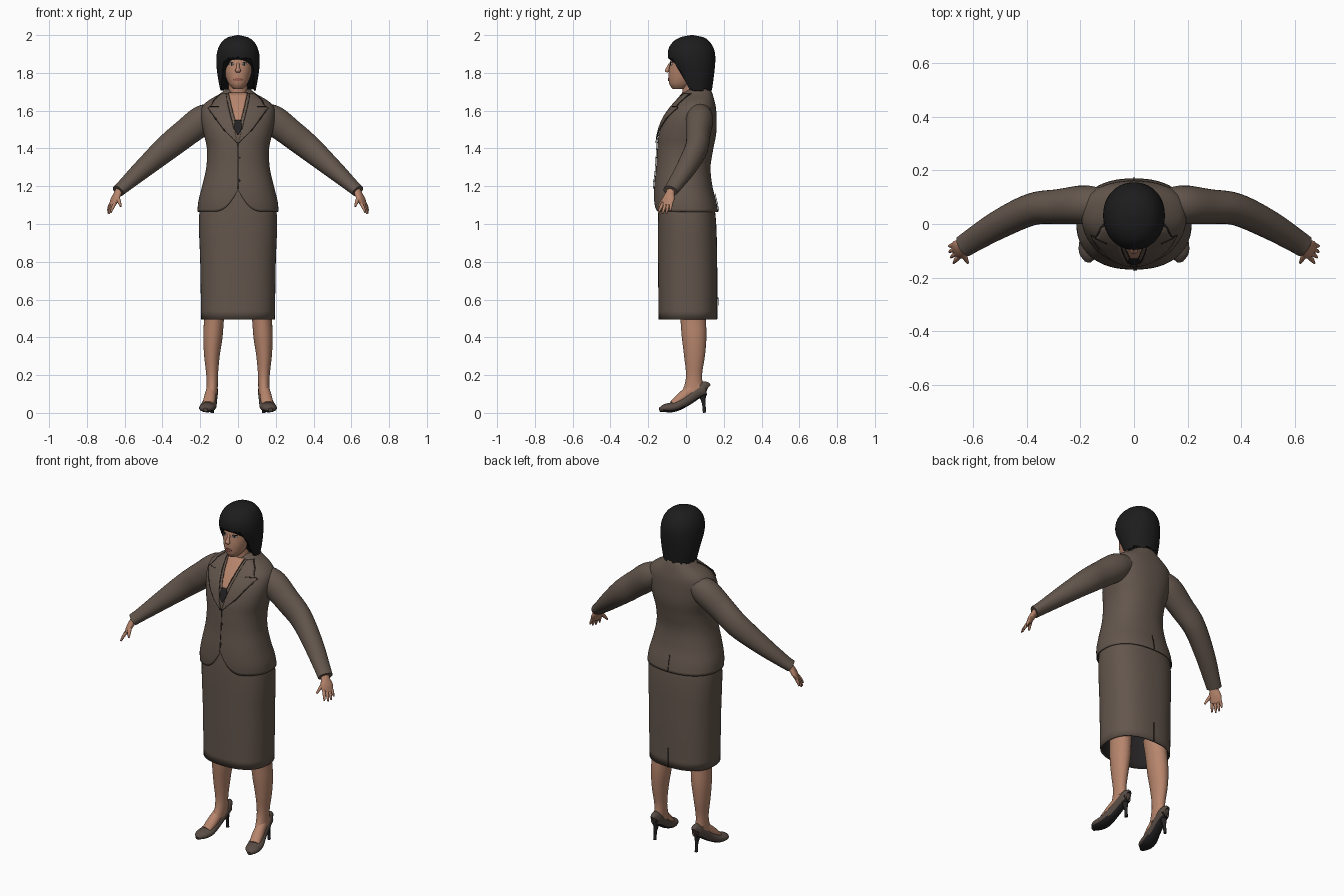
import bpy, bmesh, math, random
from mathutils import Vector

cube = bpy.data.objects.get("Cube")
if cube:
    bpy.data.objects.remove(cube, do_unlink=True)
rng = random.Random(4)
parts = []


def material(name, rgb):
    m = bpy.data.materials.new(name)
    m.use_nodes = True
    m.diffuse_color = (*rgb, 1)
    bsdf = next(n for n in m.node_tree.nodes if n.type == 'BSDF_PRINCIPLED')
    bsdf.inputs["Base Color"].default_value = (*rgb, 1)
    bsdf.inputs["Roughness"].default_value = 0.8
    return m


suit = material("suit brown", (0.125, 0.093, 0.073))
blouse_mat = material("blouse brown", (0.14, 0.1, 0.075))
seam = material("seam dark brown", (0.03, 0.022, 0.018))
skin = material("skin", (0.47, 0.235, 0.15))
lip = material("lip", (0.33, 0.11, 0.08))
black = material("hair black", (0.012, 0.012, 0.013))
lining = material("lining black", (0.018, 0.016, 0.016))
shoe_mat = material("shoe brown", (0.1, 0.073, 0.06))
white = material("eye white", (0.5, 0.45, 0.42))


def sample(keys, t):
    """Smooth interpolation of rows whose first value is the parameter."""
    last = len(keys) - 1
    i = max(0, min(last - 1, sum(k[0] <= t for k in keys) - 1))

    def slope(j):
        p, q = keys[max(j - 1, 0)], keys[min(j + 1, last)]
        return [(b - a) / (q[0] - p[0]) for a, b in zip(p, q)]
    a, b = keys[i], keys[i + 1]
    h = b[0] - a[0]
    u = (t - a[0]) / h
    s = u * u * (3 - 2 * u)
    return [p + (q - p) * s + h * u * (1 - u) * ((1 - u) * m - u * n)
            for p, q, m, n in zip(a, b, slope(i), slope(i + 1))][1:]


def finish(name, rings, mats, closed=True, caps=True, mirror=False, thick=0, offset=-1, under=None):
    """Skin a grid of points and add mirror and thickness."""
    bm = bmesh.new()
    grid = [[bm.verts.new(p) for p in r] for r in rings]
    n = len(grid[0])
    for low, high in zip(grid, grid[1:]):
        for i in range(n if closed else n - 1):
            k = (i + 1) % n
            bm.faces.new((low[i], low[k], high[k], high[i]))
    if closed and caps:
        bm.faces.new(grid[0][::-1])
        bm.faces.new(grid[-1])
    bm.normal_update()
    for f in bm.faces:
        if under is not None and f.normal.z < under:
            f.material_index = 1
    mesh = bpy.data.meshes.new(name)
    bm.to_mesh(mesh)
    bm.free()
    for m in mats:
        mesh.materials.append(m)
    ob = bpy.data.objects.new(name, mesh)
    bpy.context.collection.objects.link(ob)
    if mirror:
        ob.modifiers.new("mirror", 'MIRROR')
    if thick:
        mod = ob.modifiers.new("thickness", 'SOLIDIFY')
        mod.thickness, mod.offset = thick, offset
        mod.material_offset = len(mats) - 1
    parts.append(ob)
    return ob


def loft(name, keys, mats, power=2.0, rows=32, cols=64, hem=None, **kw):
    """Stack of rounded rings; keys are (z, centre x, half width, front y, back y)."""
    top = keys[-1][0]
    bottoms = []
    for i in range(cols):
        front = abs((math.degrees(math.tau * i / cols) + 90 + 180) % 360 - 180)
        bottoms.append(hem(front) if hem else keys[0][0])
    rings = []
    for j in range(rows + 1):
        ring = []
        for i, low in enumerate(bottoms):
            z = low + (top - low) * j / rows
            cx, rx, yf, yb = sample(keys, z)
            c, s = math.cos(math.tau * i / cols), math.sin(math.tau * i / cols)
            c, s = (math.copysign(abs(v) ** (2 / power), v) for v in (c, s))
            ring.append((cx + rx * c, (yf + yb) / 2 + (yb - yf) / 2 * s, z))
        rings.append(ring)
    return finish(name, rings, mats, **kw)


def tube(name, points, mats, steps=6, sides=20, **kw):
    """Tapered limb; points are (x, y, z, side radius, upright radius)."""
    keys = [(i, *p) for i, p in enumerate(points)]
    rings = []
    for j in range((len(keys) - 1) * steps + 1):
        t = j / steps
        x, y, z, ra, rb = sample(keys, t)
        way = Vector(sample(keys, t + .01)[:3]) - Vector(sample(keys, t - .01)[:3])
        q = way.to_track_quat('Z', 'Y')
        rings.append([Vector((x, y, z)) + q @ Vector((ra * math.cos(a), rb * math.sin(a), 0))
                      for a in (math.tau * i / sides for i in range(sides))])
    return finish(name, rings, mats, **kw)


def plate(name, body, rows, mat, off=0.004, mirror=False, back=False):
    """Thin panel laid on a lofted body; rows are (z, first x, second x)."""
    keys, power = body
    grid = []
    for a, b in zip(rows, rows[1:]):
        for k in range(6):
            z, x0, x1 = (p + (q - p) * k / 5 for p, q in zip(a, b))
            cx, rx, yf, yb = sample(keys, z)
            line = []
            for i in range(9):
                x = x0 + (x1 - x0) * i / 8
                u = min(1, abs(x - cx) / rx)
                d = (yb - yf) / 2 * (1 - u ** power) ** (1 / power) + off
                line.append((x, (yf + yb) / 2 + (d if back else -d), z))
            grid.append(line)
    return finish(name, grid, [mat], closed=False, mirror=mirror, thick=0.003, offset=0)


# Jacket with rounded cutaway hem
jacket = [(1.065, 0, .215, -.165, .17), (1.12, 0, .21, -.17, .16), (1.2, 0, .19, -.168, .14),
          (1.3, 0, .168, -.158, .13), (1.4, 0, .165, -.152, .145), (1.48, 0, .182, -.143, .16),
          (1.56, 0, .195, -.115, .162), (1.62, 0, .19, -.075, .158), (1.655, 0, .155, -.045, .15),
          (1.69, 0, .095, -.015, .14), (1.715, 0, .065, .005, .13)]


def jacket_hem(front):
    x = .213 * math.sin(math.radians(min(front, 90)))
    return 1.065 + .115 * max(0, 1 - x / .13) ** 3


loft("jacket", jacket, [suit, lining], 2.3, 44, 72, jacket_hem, caps=False, thick=.006)
torso = (jacket, 2.3)

# Skirt with dark lining and back vent
skirt = [(.495, 0, .195, -.145, .165), (.8, 0, .2, -.148, .165), (1.06, 0, .205, -.147, .155),
         (1.22, 0, .17, -.135, .12)]
loft("skirt", skirt, [suit, lining], 2.4, 16, caps=False, thick=.008)
plate("skirt_vent", (skirt, 2.4), [(.496, -.002, .002), (.61, -.002, .002)], seam, back=True)
plate("jacket_vent", torso, [(1.067, -.002, .002), (1.16, -.002, .002)], seam, back=True)

# Blouse, neckline and camisole
plate("blouse", torso, [(1.43, -.002, .002), (1.5, -.03, .03), (1.69, -.068, .068)], blouse_mat, .003)
plate("chest", torso, [(1.545, -.012, .012), (1.6, -.028, .028), (1.695, -.05, .05)], skin, .007)
plate("camisole", torso, [(1.475, -.005, .005), (1.51, -.023, .023), (1.55, -.017, .017)], lining, .008)
plate("blouse_edge", torso, [(1.545, .012, .015), (1.6, .028, .031), (1.69, .049, .052)], seam, .008, True)

# Lapels with seam outlines
lapel = [(1.43, .001, .004), (1.5, .022, .075), (1.56, .036, .12), (1.615, .05, .158),
         (1.625, .052, .14), (1.66, .06, .122), (1.69, .065, .088)]
plate("lapels", torso, lapel, suit, .01, True)
plate("lapel_outer_seams", torso, [(z, b, b + .004) for z, a, b in lapel], seam, .009, True)
plate("lapel_inner_seams", torso, [(z, a - .003, a) for z, a, b in lapel[1:]], seam, .01, True)
plate("lapel_notches", torso, [(1.621, .1, .15), (1.625, .1, .15)], seam, .013, True)
plate("front_closure", torso, [(1.185, -.0015, .0015), (1.43, -.0015, .0015)], seam)
for z in (1.23, 1.35):
    plate("button", torso, [(z - .007, .003, .007), (z, -.001, .012), (z + .007, .003, .007)], seam, .006)

# Sleeves
tube("sleeves", [(.12, .075, 1.585, .06, .06), (.188, .072, 1.55, .072, .078),
                 (.28, .065, 1.48, .065, .074), (.38, .055, 1.4, .06, .068),
                 (.5, 0, 1.295, .054, .052), (.6, -.06, 1.205, .045, .036),
                 (.635, -.083, 1.175, .042, .032)], [suit], sides=28, mirror=True)

# Hands
tube("palms", [(.62, -.072, 1.195, .024, .019), (.635, -.084, 1.165, .025, .018),
               (.652, -.094, 1.13, .036, .016), (.666, -.102, 1.098, .031, .01)], [skin], mirror=True)
for i, label in enumerate(("index", "middle", "ring", "little")):
    s = (i - 1.5) * .017
    reach = (.9, 1.05, 1, .75)[i]
    x, y = .662 + .4 * s, -.1 + .85 * s
    tube(label + "_fingers", [(x, y, 1.11, .009, .009),
                              (x + .014 * reach, y - .008 + .2 * s, 1.11 - .028 * reach, .008, .008),
                              (x + .023 * reach, y - .014 + .4 * s, 1.11 - .054 * reach, .004, .004)],
         [skin], sides=10, mirror=True)
tube("thumbs", [(.642, -.098, 1.15, .012, .011), (.63, -.125, 1.12, .01, .01),
                (.62, -.145, 1.093, .005, .005)], [skin], sides=10, mirror=True)

# Legs and feet
loft("legs", [(.1, .14, .03, -.03, .095), (.14, .137, .03, -.01, .09), (.2, .137, .031, 0, .085),
              (.3, .138, .041, -.01, .1), (.4, .133, .051, -.022, .108), (.5, .127, .053, -.03, .105),
              (.6, .122, .06, -.04, .1)], [skin], 2, 24, 28, mirror=True)
tube("feet", [(.138, .07, .14, .026, .04), (.143, .02, .11, .028, .035),
              (.15, -.03, .075, .032, .028), (.158, -.07, .045, .03, .02)], [skin], mirror=True)

# High-heeled shoes with dark soles
tube("shoes", [(.135, .113, .125, .01, .02), (.135, .1, .13, .026, .038), (.138, .06, .108, .032, .033),
               (.147, 0, .065, .036, .03), (.158, -.06, .033, .044, .027), (.168, -.11, .025, .038, .022),
               (.172, -.14, .016, .012, .011)], [shoe_mat, lining], sides=24, mirror=True, under=-.6)
tube("shoe_heels", [(.137, .098, .001, .009, .009), (.136, .094, .05, .009, .01),
                    (.136, .085, .105, .02, .022)], [lining], sides=14, mirror=True)

# Neck and head
loft("neck", [(1.58, 0, .062, -.01, .1), (1.66, 0, .056, -.018, .1), (1.72, 0, .05, -.02, .095),
              (1.79, 0, .05, -.025, .09)], [skin], 2, 8, 32)
head = [(1.715, 0, .025, -.07, 0), (1.735, 0, .045, -.086, .03), (1.78, 0, .066, -.092, .08),
        (1.83, 0, .078, -.088, .11), (1.88, 0, .082, -.08, .125), (1.93, 0, .076, -.062, .122),
        (1.965, 0, .05, -.03, .095)]
loft("head", head, [skin], 2.1, 24, 48)
face = (head, 2.1)
tube("nose", [(0, -.084, 1.85, .007, .007), (0, -.094, 1.83, .009, .008),
              (0, -.1, 1.812, .015, .012), (0, -.103, 1.803, .011, .006)], [skin], sides=14)
plate("eyes", face, [(1.839, .03, .036), (1.845, .021, .046), (1.851, .023, .046), (1.856, .03, .04)],
      white, .002, True)
plate("irises", face, [(1.84, .031, .036), (1.847, .028, .039), (1.855, .031, .036)], black, .004, True)
plate("eyelashes", face, [(1.854, .02, .048), (1.858, .025, .045)], black, .004, True)
plate("eyebrows", face, [(1.869, .018, .05), (1.874, .022, .05)], black, .002, True)
plate("lips", face, [(1.756, -.008, .008), (1.763, -.024, .024), (1.773, -.009, .009)], lip, .003)


# Bobbed hair with a fringe and ragged ends
def hair_hem(front):
    u = max(0, min(1, (front - 30) / 40))
    return 1.88 - .17 * u * u * (3 - 2 * u) + rng.uniform(-.009, .009)


loft("hair", [(1.69, 0, .09, -.02, .135), (1.78, 0, .107, -.05, .147), (1.86, 0, .115, -.09, .155),
              (1.92, 0, .108, -.094, .15), (1.965, 0, .085, -.068, .125), (1.99, 0, .05, -.025, .09),
              (2.0, 0, .006, .025, .04)], [black], 2.1, 28, 72, hair_hem, thick=.012)

# Smooth shading with sharp edges kept
bpy.ops.object.select_all(action='DESELECT')
for ob in parts:
    ob.select_set(True)
bpy.context.view_layer.objects.active = parts[0]
bpy.ops.object.shade_smooth_by_angle(angle=math.radians(40))
